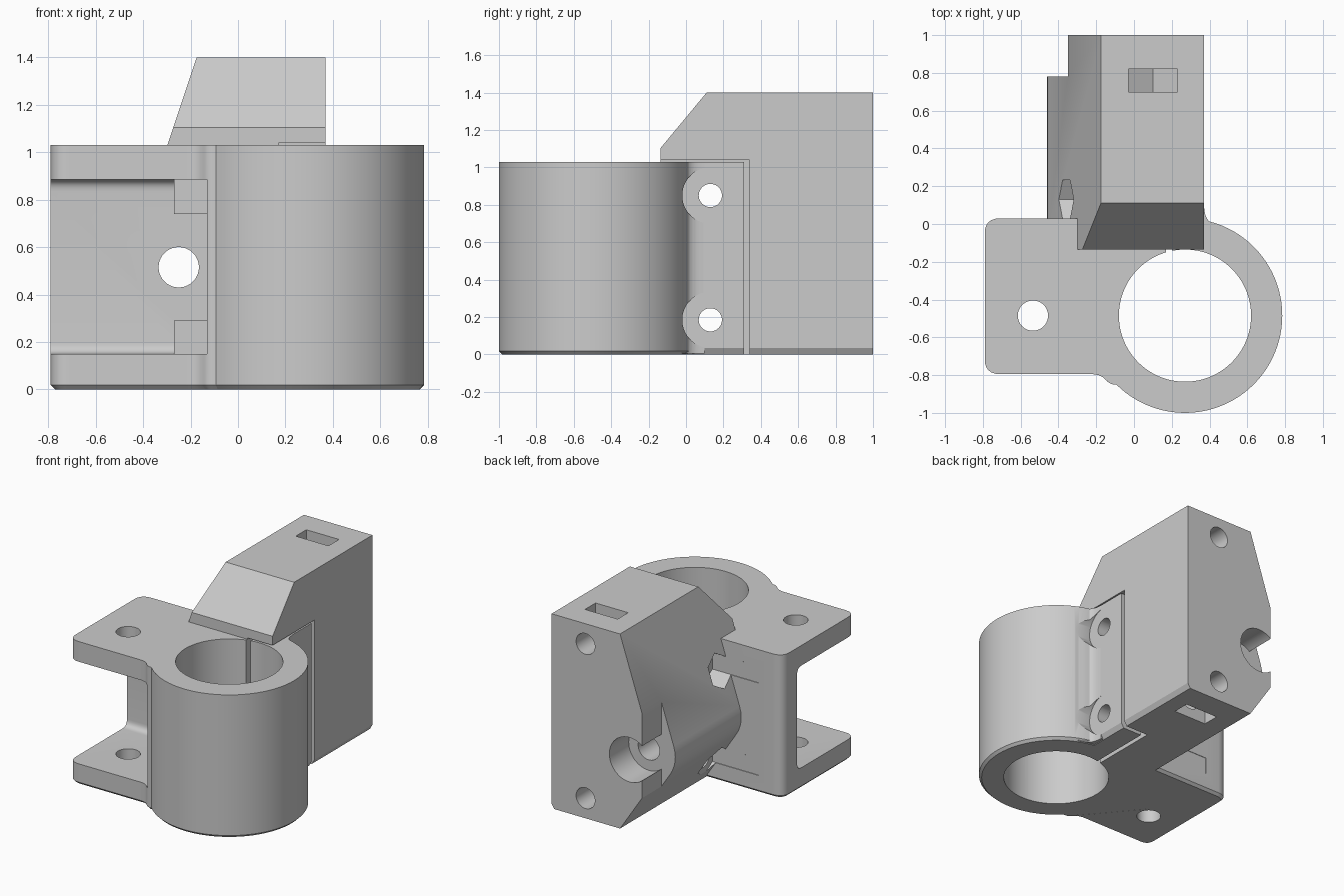
import bpy, bmesh, math
from mathutils import Vector

if "Cube" in bpy.data.objects:
    bpy.data.objects.remove(bpy.data.objects["Cube"])

grey = bpy.data.materials.new("plain grey")
grey.use_nodes = True
grey.diffuse_color = (0.6, 0.6, 0.6, 1)
grey.node_tree.nodes["Principled BSDF"].inputs["Base Color"].default_value = (0.6, 0.6, 0.6, 1)


def prism(name, axis, pts, a, b, chamfer=0):
    """Extrude a 2D outline along an axis from a to b."""
    place = {"x": lambda u, v, w: (w, u, v),
             "y": lambda u, v, w: (u, w, v),
             "z": lambda u, v, w: (u, v, w)}[axis]
    bm = bmesh.new()
    low = [bm.verts.new(place(u, v, a)) for u, v in pts]
    top = [bm.verts.new(place(u, v, b)) for u, v in pts]
    n = len(pts)
    base = bm.faces.new(low)
    bm.faces.new(top)
    for i in range(n):
        j = (i + 1) % n
        bm.faces.new((low[i], low[j], top[j], top[i]))
    bmesh.ops.recalc_face_normals(bm, faces=bm.faces)
    if chamfer:
        bmesh.ops.bevel(bm, geom=list(base.edges), offset=chamfer, segments=1,
                        affect="EDGES", profile=0.5)
    mesh = bpy.data.meshes.new(name)
    bm.to_mesh(mesh)
    bm.free()
    mesh.materials.append(grey)
    ob = bpy.data.objects.new(name, mesh)
    bpy.context.collection.objects.link(ob)
    return ob


def box(name, x0, x1, y0, y1, z0, z1):
    return prism(name, "z", [(x0, y0), (x1, y0), (x1, y1), (x0, y1)], z0, z1)


def rod(name, axis, u, v, r, a, b, n=64, chamfer=0):
    ring = [(u + r * math.sin(math.tau * i / n), v + r * math.cos(math.tau * i / n))
            for i in range(n)]
    return prism(name, axis, ring, a, b, chamfer)


def rounded(corners, steps=6):
    """Outline with each corner (u, v, setback) softened by a curve."""
    out = []
    for i, (u, v, r) in enumerate(corners):
        p = Vector((u, v))
        if not r:
            out.append(tuple(p))
            continue
        before = Vector(corners[i - 1][:2])
        after = Vector(corners[(i + 1) % len(corners)][:2])
        s = p + (before - p).normalized() * r
        e = p + (after - p).normalized() * r
        for k in range(steps + 1):
            t = k / steps
            out.append(tuple(s * (1 - t) ** 2 + p * 2 * t * (1 - t) + e * t * t))
    return out


def combine(target, other, mode):
    mod = target.modifiers.new(mode, "BOOLEAN")
    mod.operation = mode
    mod.solver = "EXACT"
    mod.object = other
    bpy.context.view_layer.objects.active = target
    bpy.ops.object.modifier_apply(modifier=mod.name)
    bpy.data.objects.remove(other)


TOP = 1.03
ROD_X, ROD_Y = 0.27, -0.485

# Block with slanted, bulging side
section = rounded([(0.35, 0, 0), (0.37, 0.035, 0), (0.37, 1.4, 0), (-0.175, 1.4, 0),
                   (-0.485, 0.47, 0.12), (-0.175, 0, 0)])
body = prism("clamp_bracket", "y", section, -0.135, 1)
combine(body, prism("nose_cut", "x", [(-0.3, 1.105), (-0.135, 1.105), (0.11, 1.4),
                                      (0.15, 1.448), (-0.3, 1.5)], -1, 1), "DIFFERENCE")
combine(body, box("rear_step", -0.8, -0.35, 0.78, 1.2, -0.1, 1.5), "DIFFERENCE")

# Side bracket and clamp barrel
plan = rounded([(-0.79, 0.03, 0.08), (-0.79, -0.795, 0.08), (-0.17, -0.795, 0.05),
                (-0.13, -0.85, 0.03), (-0.05, -0.85, 0.03), (0.27, -0.9, 0),
                (0.27, 0.03, 0)])
combine(body, prism("side_bracket", "z", plan, 0, TOP, 0.018), "UNION")
combine(body, rod("clamp_barrel", "z", ROD_X, ROD_Y, 0.515, 0, TOP, 96, 0.018), "UNION")
combine(body, prism("barrel_web", "z", rounded([(0.3, 0.1, 0), (0.37, 0.1, 0),
                    (0.38, 0.01, 0.06), (0.47, -0.02, 0), (0.3, -0.12, 0)]), 0.004, TOP), "UNION")

# Opening between the two plates, with corner bosses
opening = rounded([(-1.2, 0.15, 0), (-0.135, 0.15, 0.05),
                   (-0.135, 0.885, 0.05), (-1.2, 0.885, 0)])
combine(body, prism("plate_opening", "x", opening, -1, -0.13), "DIFFERENCE")
for z in (0.14, 0.74):
    combine(body, box("corner_boss", -0.27, -0.12, -0.2, -0.1, z, z + 0.15), "UNION")

# Main bore and plate holes
combine(body, rod("rod_bore", "z", ROD_X, ROD_Y, 0.35, -0.1, 1.06, 96), "DIFFERENCE")
combine(body, rod("plate_hole", "z", -0.535, -0.485, 0.08, -0.1, 1.2), "DIFFERENCE")

# Clamp slit: L-shaped in plan, with a thin gap over the ear
slit = [(0.17, -0.2), (0.2, -0.2), (0.2, 0.31), (0.5, 0.31), (0.5, 0.34), (0.17, 0.34)]
combine(body, prism("clamp_slit", "z", slit, -0.1, 1.04), "DIFFERENCE")
combine(body, box("ear_gap", 0.185, 0.5, -0.3, 0.325, TOP, 1.04), "DIFFERENCE")

# Clamp bolts: through hole, head clearance and hexagonal nut pocket
for z in (0.185, 0.85):
    combine(body, rod("bolt_hole", "x", 0.13, z, 0.062, -0.7, 0.7, 40), "DIFFERENCE")
    combine(body, rod("head_clearance", "x", 0.13, z, 0.15, 0.37, 0.8), "DIFFERENCE")
    combine(body, rod("nut_pocket", "x", 0.13, z, 0.118, -0.6, -0.23, 6), "DIFFERENCE")

# Long hole with a wide rear recess
combine(body, rod("long_hole", "y", -0.25, 0.515, 0.085, -0.5, 1.2), "DIFFERENCE")
combine(body, rod("rear_recess", "y", -0.25, 0.515, 0.16, 0.78, 1.2), "DIFFERENCE")

# Rear screw holes and captive nut slots
for z, outer in ((0.145, -0.2), (1.255, 1.6)):
    combine(body, rod("screw_hole", "y", 0.1, z, 0.075, 0.45, 1.2, 40), "DIFFERENCE")
    combine(body, rod("nut_seat", "y", 0.1, z, 0.15, 0.7, 0.82, 6), "DIFFERENCE")
    combine(body, box("nut_slot", -0.03, 0.23, 0.7, 0.82, min(z, outer), max(z, outer)),
            "DIFFERENCE")

# Smooth the round surfaces, keep the edges crisp
bpy.ops.object.select_all(action="DESELECT")
body.select_set(True)
bpy.context.view_layer.objects.active = body
bpy.ops.object.shade_smooth_by_angle(angle=math.radians(28))
